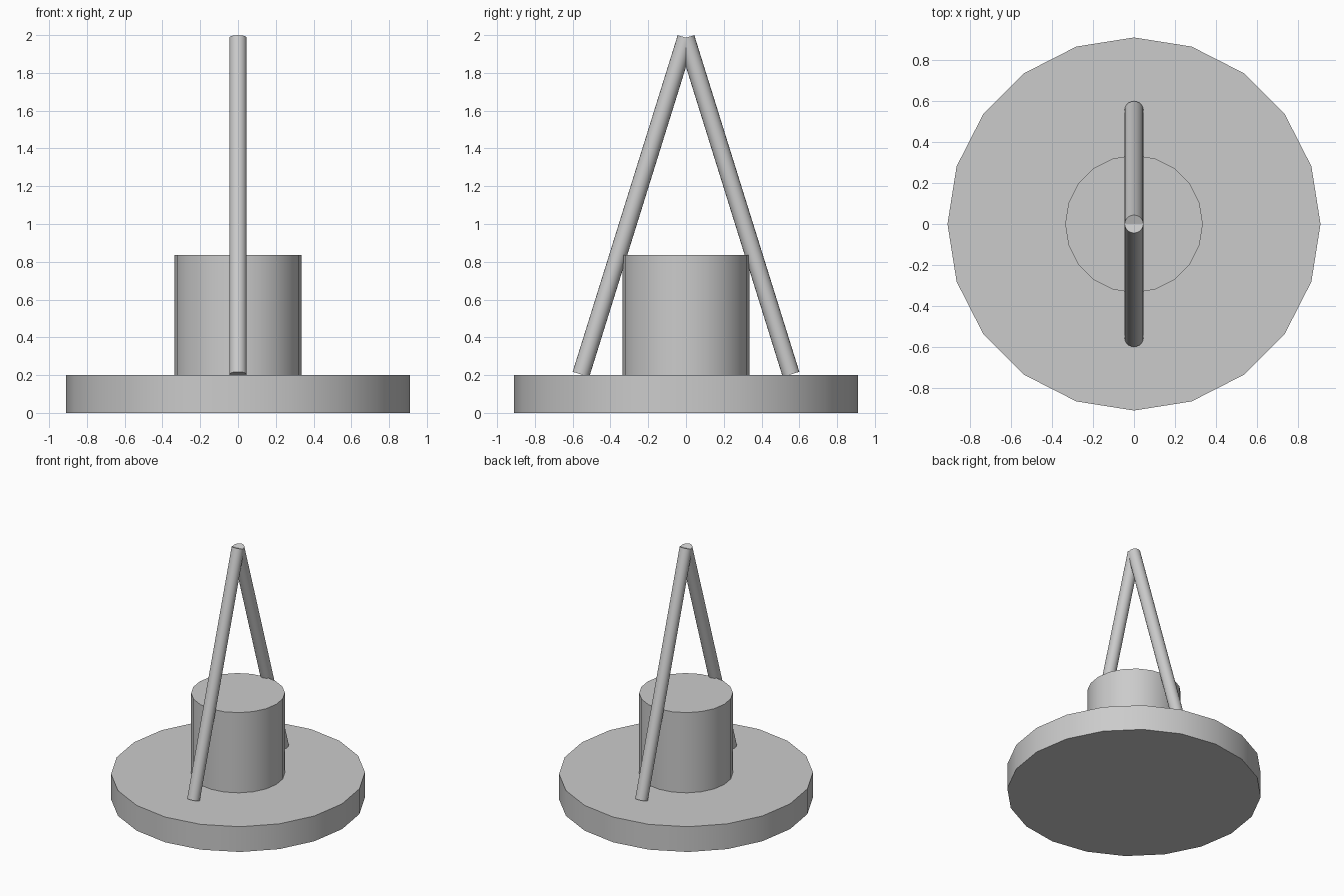
import bpy, math
from mathutils import Vector

if "Cube" in bpy.data.objects:
    bpy.data.objects.remove(bpy.data.objects["Cube"])

grey = bpy.data.materials.new("light grey")
grey.diffuse_color = (0.6, 0.6, 0.6, 1)
grey.use_nodes = True
grey.node_tree.nodes["Principled BSDF"].inputs["Base Color"].default_value = grey.diffuse_color


def rod(name, start, end, radius, sides=20):
    """Capped cylinder between two points, smooth sides and flat ends."""
    a, b = Vector(start), Vector(end)
    bpy.ops.mesh.primitive_cylinder_add(
        vertices=sides, radius=radius, depth=(b - a).length,
        location=(a + b) / 2,
        rotation=(b - a).to_track_quat('Z', 'Y').to_euler())
    obj = bpy.context.object
    obj.name = name
    obj.data.materials.append(grey)
    bpy.ops.object.shade_smooth_by_angle(angle=math.radians(40))
    return obj


# Wide disc base and central drum
rod("base", (0, 0, 0), (0, 0, 0.2), 0.911)
rod("drum", (0, 0, 0.2), (0, 0, 0.835), 0.336)

# Two leaning poles meeting at the top
for name, side in (("front_pole", -1), ("back_pole", 1)):
    rod(name, (0, side * 0.556, 0.204), (0, 0, 1.986), 0.046)
